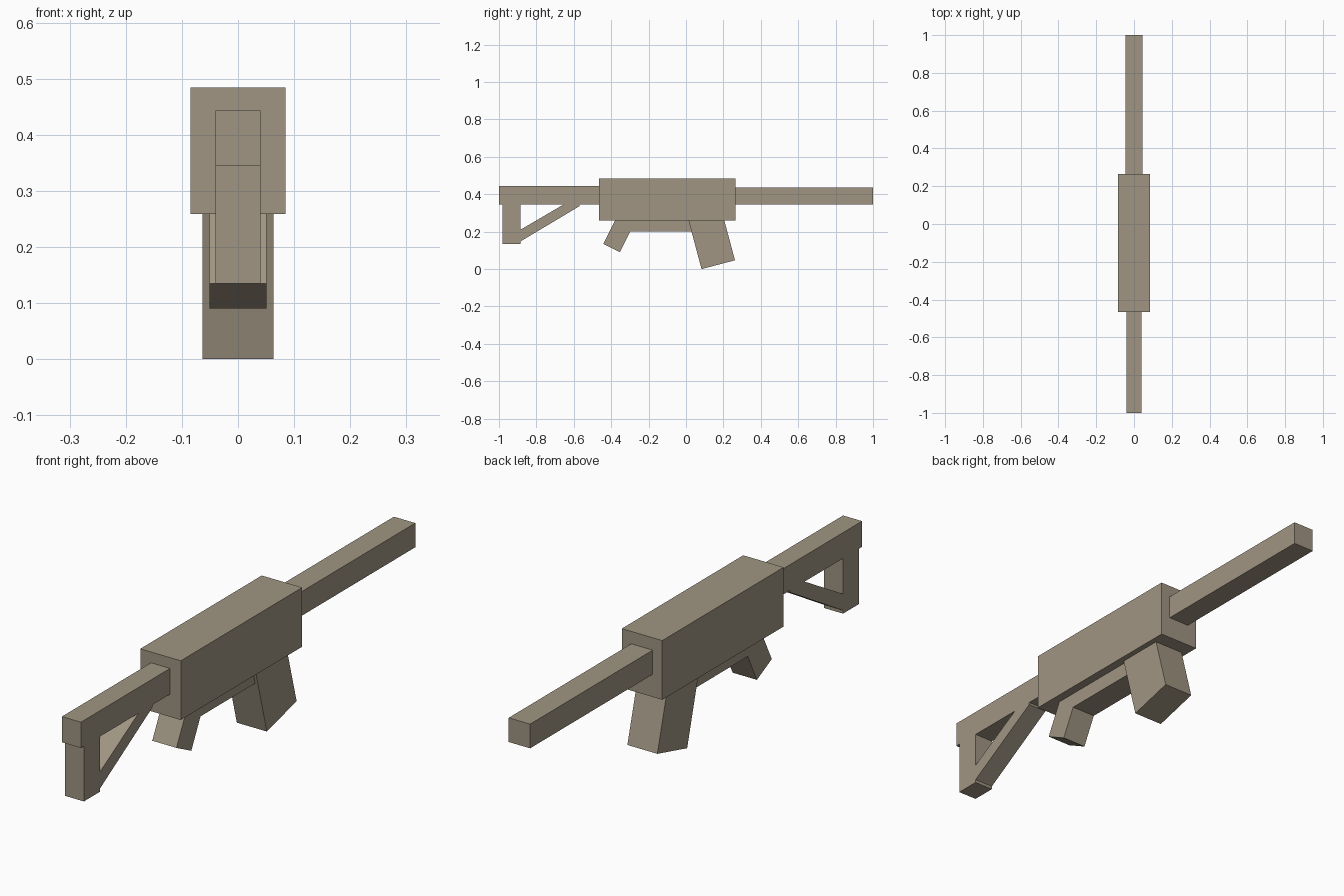
import bpy
import bmesh

if "Cube" in bpy.data.objects:
    bpy.data.objects.remove(bpy.data.objects["Cube"])

# Olive-brown finish shared by all parts
finish = bpy.data.materials.new("olive_finish")
finish.diffuse_color = (0.35, 0.3, 0.225, 1)
finish.use_nodes = True
finish.node_tree.nodes["Principled BSDF"].inputs["Base Color"].default_value = finish.diffuse_color


def side_part(name, half_width, profile):
    """Extrude a (y, z) side profile symmetrically across x."""
    bm = bmesh.new()
    face = bm.faces.new([bm.verts.new((-half_width, y, z)) for y, z in profile])
    ext = bmesh.ops.extrude_face_region(bm, geom=[face])
    verts = [g for g in ext["geom"] if isinstance(g, bmesh.types.BMVert)]
    bmesh.ops.translate(bm, verts=verts, vec=(2 * half_width, 0, 0))
    bmesh.ops.recalc_face_normals(bm, faces=bm.faces)
    mesh = bpy.data.meshes.new(name)
    bm.to_mesh(mesh)
    bm.free()
    mesh.materials.append(finish)
    obj = bpy.data.objects.new(name, mesh)
    bpy.context.collection.objects.link(obj)
    return obj


def box(name, half_width, y0, y1, z0, z1):
    return side_part(name, half_width, [(y0, z0), (y1, z0), (y1, z1), (y0, z1)])


# Main body and barrel
box("receiver", 0.085, -0.465, 0.264, 0.259, 0.484)
box("barrel", 0.045, 0.264, 1.0, 0.345, 0.437)

# Shoulder stock: top bar, butt post and diagonal brace
box("stock_bar", 0.04, -1.0, -0.465, 0.345, 0.443)
box("stock_post", 0.04, -0.982, -0.886, 0.135, 0.345)
side_part("stock_brace", 0.04,
          [(-0.886, 0.147), (-0.57, 0.336), (-0.57, 0.345), (-0.655, 0.345), (-0.886, 0.21)])

# Slanted grip and trigger housing as one flush piece
side_part("grip_and_trigger_housing", 0.051,
          [(-0.442, 0.135), (-0.353, 0.09), (-0.298, 0.2), (0.05, 0.2),
           (0.05, 0.259), (-0.38, 0.259)])

# Forward-raked magazine
side_part("magazine", 0.063,
          [(0.083, 0.0), (0.262, 0.047), (0.205, 0.259), (0.014, 0.259)])
